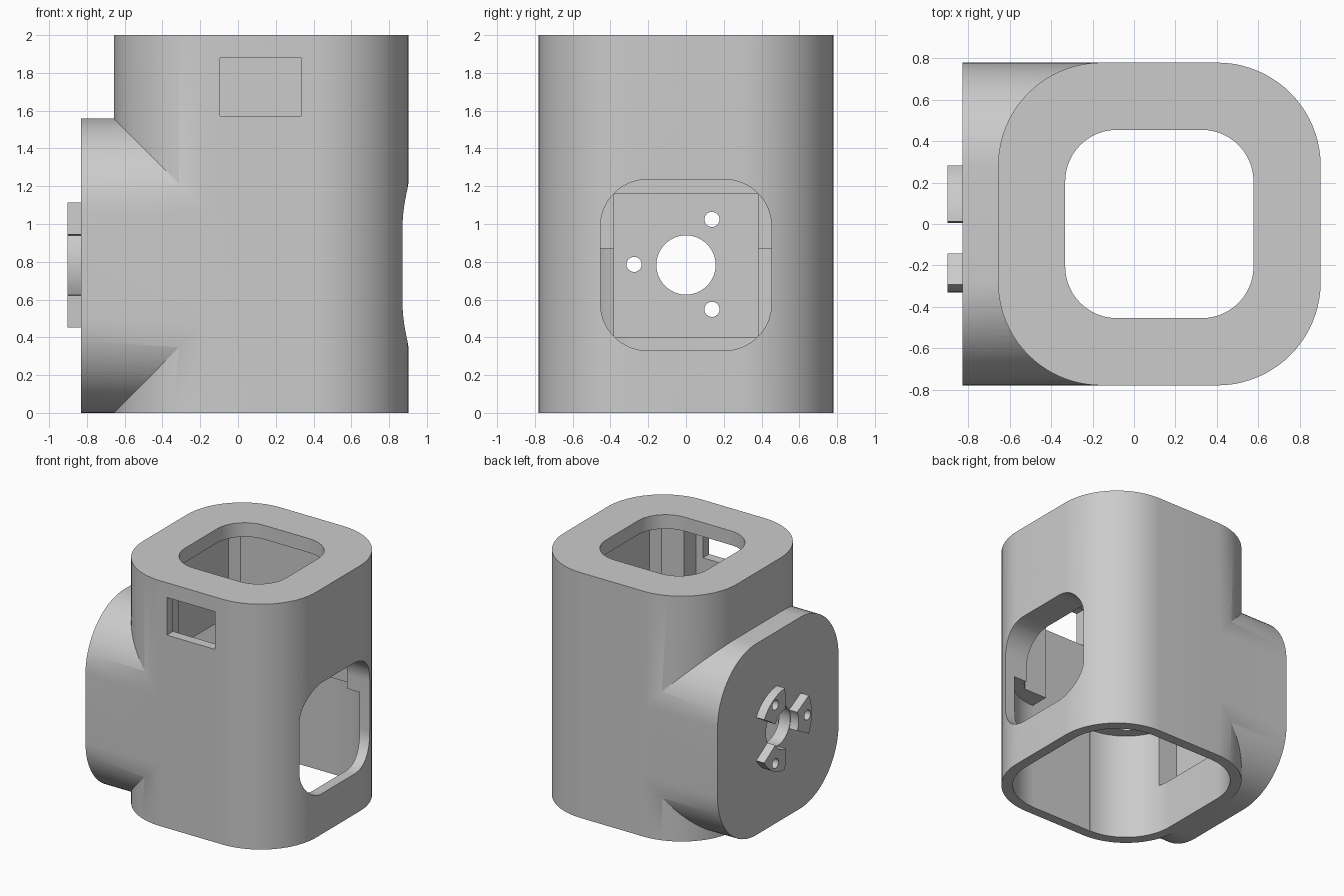
import bpy, bmesh
from math import sin, cos, radians

cube = bpy.data.objects.get("Cube")
if cube:
    bpy.data.objects.remove(cube, do_unlink=True)

grey = bpy.data.materials.new("plain grey")
grey.use_nodes = True
colour = (0.6, 0.6, 0.6, 1)
grey.diffuse_color = colour
grey.node_tree.nodes["Principled BSDF"].inputs["Base Color"].default_value = colour

CX = 0.1225   # centre of the upright sleeve
CZ = 0.78     # height of the side mount axis
HALF = 0.78   # half width of sleeve and mount
BORE_Z = CZ + 0.003


def arc(cu, cv, r, a0, a1, n):
    return [(cu + r * cos(radians(a0 + (a1 - a0) * i / n)),
             cv + r * sin(radians(a0 + (a1 - a0) * i / n))) for i in range(n + 1)]


def rounded(cu, cv, half, r, n=20):
    pts, d = [], half - r
    for k, (su, sv) in enumerate(((1, 1), (-1, 1), (-1, -1), (1, -1))):
        pts += arc(cu + su * d, cv + sv * d, r, 90 * k, 90 * k + 90, n)
    return pts


def rect(u0, u1, v0, v1):
    return [(u0, v0), (u1, v0), (u1, v1), (u0, v1)]


def circle(cu, cv, r, n=48):
    return arc(cu, cv, r, 0, 360, n)[:-1]


def prism(name, profile, axis, lo, hi):
    """Extrude a flat profile along x (profile in y, z) or z (profile in x, y)."""
    bm = bmesh.new()
    place = (lambda u, v: (lo, u, v)) if axis == "X" else (lambda u, v: (u, v, lo))
    face = bm.faces.new([bm.verts.new(place(u, v)) for u, v in profile])
    top = bmesh.ops.extrude_face_region(bm, geom=[face])["geom"]
    move = (hi - lo, 0, 0) if axis == "X" else (0, 0, hi - lo)
    bmesh.ops.translate(bm, vec=move, verts=[g for g in top if isinstance(g, bmesh.types.BMVert)])
    bmesh.ops.recalc_face_normals(bm, faces=bm.faces)
    mesh = bpy.data.meshes.new(name)
    bm.to_mesh(mesh)
    bm.free()
    mesh.materials.append(grey)
    ob = bpy.data.objects.new(name, mesh)
    bpy.context.collection.objects.link(ob)
    return ob


def combine(target, tool, operation):
    mod = target.modifiers.new(tool.name, "BOOLEAN")
    mod.object, mod.operation, mod.solver = tool, operation, "EXACT"
    bpy.context.view_layer.objects.active = target
    bpy.ops.object.modifier_apply(modifier=mod.name)
    bpy.data.objects.remove(tool, do_unlink=True)


# Upright sleeve with a rounded-square side mount
housing = prism("housing", rounded(CX, 0, HALF, 0.5), "Z", 0, 2)
combine(housing, prism("side_mount", rounded(0, CZ, HALF - 0.0004, 0.5), "X", -0.83, -0.1), "UNION")

# Three raised lugs around the bore
lug_angles = (60, 180, 300)
for a in lug_angles:
    sector = arc(0, BORE_Z, 0.332, a - 28, a + 28, 12) + arc(0, BORE_Z, 0.162, a + 28, a - 28, 8)
    combine(housing, prism("lug", sector, "X", -0.9025, -0.82), "UNION")

cuts = [
    # Wide lower cavity, narrower upper cavity and top opening
    prism("lower_cavity", rounded(CX, 0, 0.697, 0.42), "Z", -0.1, 0.87),
    prism("upper_cavity", rounded(CX, 0, 0.545, 0.065, 1), "Z", 0.8, 1.885),
    prism("top_opening", rounded(CX, 0, 0.455, 0.25), "Z", 1.8, 2.1),
    # Full-height groove inside the front wall, with the slot through it
    prism("front_groove", rect(CX - 0.278, CX + 0.278, -0.7, -0.4), "Z", -0.09, 1.884),
    prism("front_slot", rect(-0.095, 0.337, -0.9, -0.5), "Z", 1.573, 1.88),
    # Side window and the pocket behind the mount
    prism("side_window", rounded(0, BORE_Z, 0.453, 0.25), "X", CX + 0.4, 1.1),
    prism("mount_pocket", rect(-0.38, 0.38, 0.4, 1.16), "X", -0.73, -0.3),
    # Bore
    prism("bore", circle(0, BORE_Z, 0.157), "X", -1, -0.5),
]
# Screw holes
for a in lug_angles:
    y, z = 0.275 * cos(radians(a)), BORE_Z + 0.003 + 0.275 * sin(radians(a))
    cuts.append(prism("screw_hole", circle(y, z, 0.04, 24), "X", -1, -0.5))
for cut in cuts:
    combine(housing, cut, "DIFFERENCE")

# Smooth curves, crisp edges
bpy.ops.object.select_all(action="DESELECT")
housing.select_set(True)
bpy.context.view_layer.objects.active = housing
bpy.ops.object.shade_smooth_by_angle(angle=radians(25))
